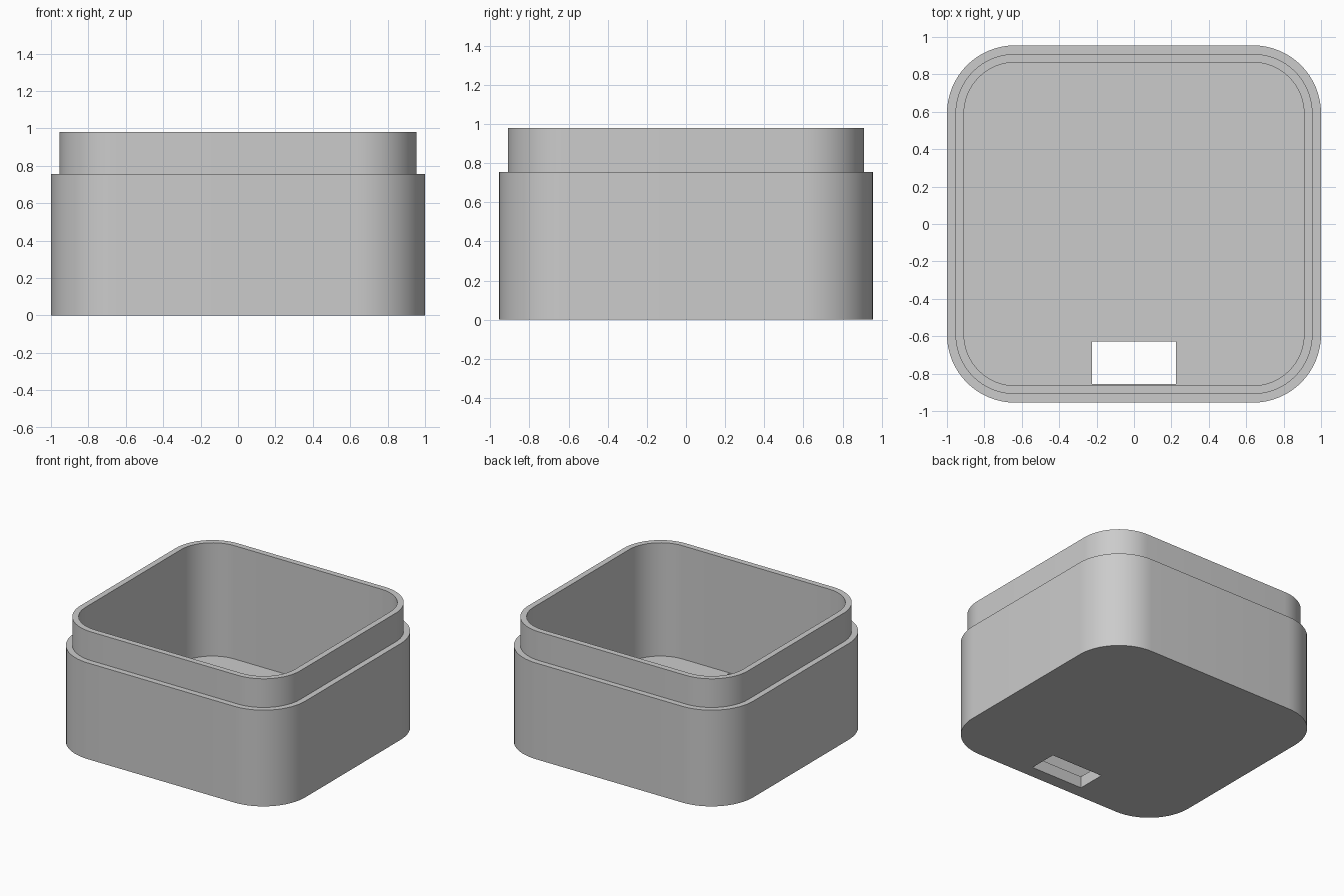
import bpy
import bmesh
from math import cos, sin, pi, radians

cube = bpy.data.objects.get("Cube")
if cube:
    bpy.data.objects.remove(cube, do_unlink=True)

HALF_X, HALF_Y, RADIUS = 1.0, 0.955, 0.364
WALL, LIP = 0.091, 0.0455
FLOOR, STEP, TOP = 0.091, 0.755, 0.98
SEGMENTS = 16

grey = bpy.data.materials.new("light_grey")
grey.use_nodes = True
colour = (0.6, 0.6, 0.6, 1)
grey.diffuse_color = colour
grey.node_tree.nodes["Principled BSDF"].inputs["Base Color"].default_value = colour


def rounded_ring(bm, inset, z):
    """Rounded rectangle of vertices, offset inwards by inset."""
    r = RADIUS - inset
    cx, cy = HALF_X - RADIUS, HALF_Y - RADIUS
    ring = []
    for corner, (sx, sy) in enumerate([(1, 1), (-1, 1), (-1, -1), (1, -1)]):
        for i in range(SEGMENTS + 1):
            a = (corner + i / SEGMENTS) * pi / 2
            ring.append(bm.verts.new((sx * cx + r * cos(a), sy * cy + r * sin(a), z)))
    return ring


# Box body: outer wall, ledge, raised lip, inner wall and floor
bm = bmesh.new()
profile = [(0, 0), (0, STEP), (LIP, STEP), (LIP, TOP), (WALL, TOP), (WALL, FLOOR)]
rings = [rounded_ring(bm, inset, z) for inset, z in profile]
for low, high in zip(rings, rings[1:]):
    for i in range(len(low)):
        j = (i + 1) % len(low)
        bm.faces.new((low[i], low[j], high[j], high[i]))
bm.faces.new(rings[0][::-1])
bm.faces.new(rings[-1])
bmesh.ops.recalc_face_normals(bm, faces=bm.faces)
mesh = bpy.data.meshes.new("box_body")
bm.to_mesh(mesh)
bm.free()
mesh.materials.append(grey)
body = bpy.data.objects.new("box_body", mesh)
bpy.context.collection.objects.link(body)

# Rectangular slot through the floor near the front wall
bpy.ops.mesh.primitive_cube_add(size=1, location=(0, -0.742, FLOOR / 2))
cutter = bpy.context.object
cutter.name = "slot_cutter"
cutter.scale = (0.45, 0.225, 0.3)
cutter.hide_render = True
cutter.data.materials.append(grey)
slot = body.modifiers.new("slot", 'BOOLEAN')
slot.operation = 'DIFFERENCE'
slot.solver = 'EXACT'
slot.object = cutter

bpy.ops.object.select_all(action='DESELECT')
body.select_set(True)
bpy.context.view_layer.objects.active = body
bpy.ops.object.modifier_apply(modifier=slot.name)
bpy.data.objects.remove(cutter, do_unlink=True)
bpy.ops.object.shade_smooth_by_angle(angle=radians(30))
